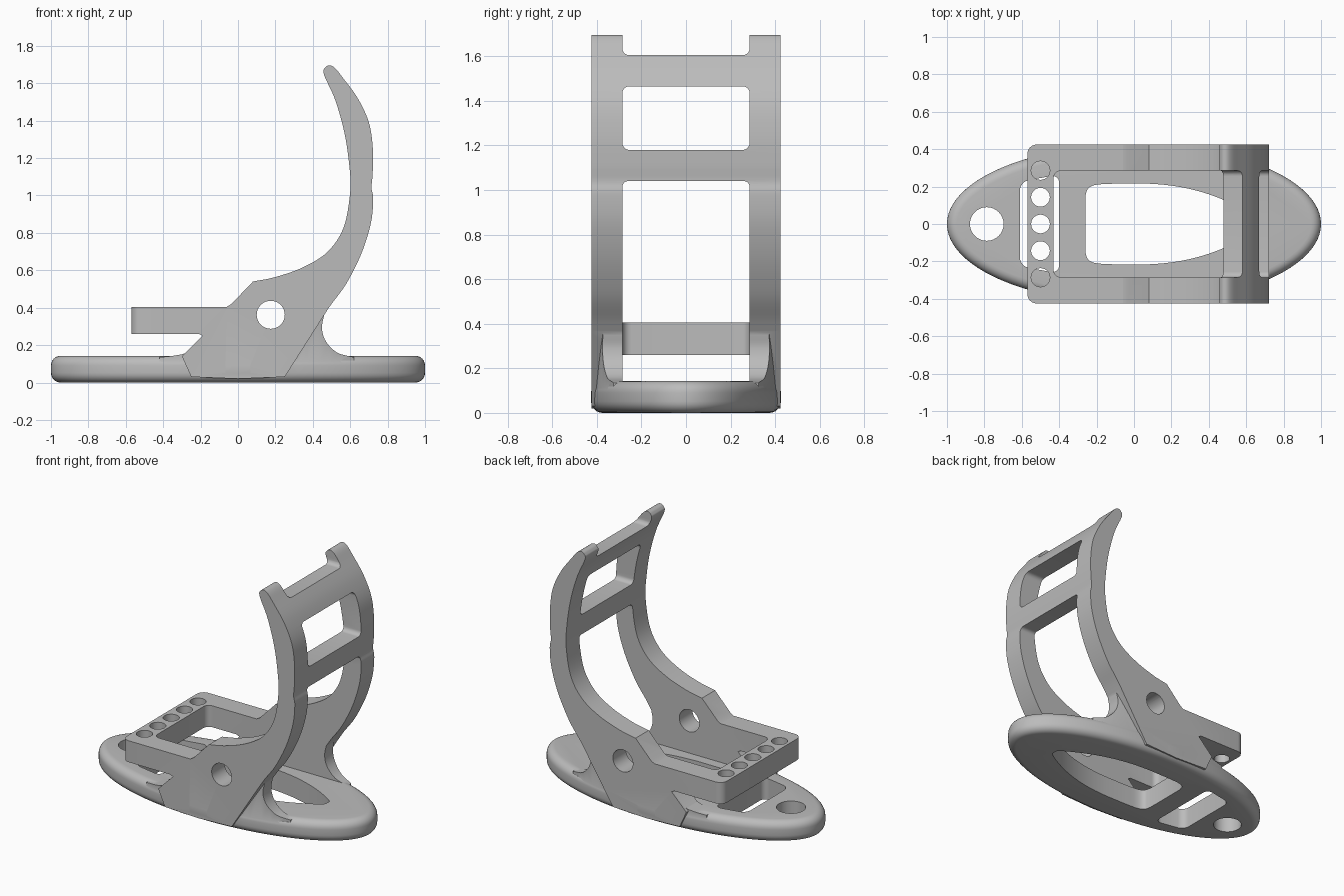
import bpy, bmesh, math
from mathutils import Vector

if "Cube" in bpy.data.objects:
    bpy.data.objects.remove(bpy.data.objects["Cube"])

grey = bpy.data.materials.new("plain grey")
grey.use_nodes = True
COLOUR = (0.5, 0.5, 0.5, 1)
grey.diffuse_color = COLOUR
grey.node_tree.nodes["Principled BSDF"].inputs["Base Color"].default_value = COLOUR

HALF_W, INNER = 0.425, 0.285
LENGTH, ARM_X = 1.0, -0.43


def finish(bm, name):
    bmesh.ops.recalc_face_normals(bm, faces=bm.faces)
    mesh = bpy.data.meshes.new(name)
    bm.to_mesh(mesh)
    bm.free()
    mesh.materials.append(grey)
    obj = bpy.data.objects.new(name, mesh)
    bpy.context.collection.objects.link(obj)
    return obj


def smooth(points, steps=6):
    """Catmull-Rom curve through the points."""
    p = [Vector(q) for q in points]
    p = [2 * p[0] - p[1]] + p + [2 * p[-1] - p[-2]]
    out = []
    for a, b, c, d in zip(p, p[1:], p[2:], p[3:]):
        for i in range(steps):
            t = i / steps
            out.append((2 * b + (c - a) * t + (2 * a - 5 * b + 4 * c - d) * t * t
                        + (3 * b - a - 3 * c + d) * t ** 3) / 2)
    return out + [p[-2]]


def prism(name, outline, low, high, axis, bevel=0, bevel_rule=None):
    """Extrude a 2D outline along y or z, optionally rounding chosen edges."""
    bm = bmesh.new()
    place = (lambda u, v, w: (u, w, v)) if axis == "y" else (lambda u, v, w: (u, v, w))
    face = bm.faces.new([bm.verts.new(place(q[0], q[1], low)) for q in outline])
    made = bmesh.ops.extrude_face_region(bm, geom=[face])["geom"]
    shift = place(0, 0, high - low)
    bmesh.ops.translate(bm, vec=shift, verts=[v for v in made if isinstance(v, bmesh.types.BMVert)])
    bmesh.ops.recalc_face_normals(bm, faces=bm.faces)
    if bevel:
        edges = [e for e in bm.edges if bevel_rule(*[v.co for v in e.verts])]
        bmesh.ops.bevel(bm, geom=edges, offset=bevel, segments=6, profile=0.5, affect="EDGES")
    return finish(bm, name)


def box(name, x, y, z, bevel=0, along=None):
    outline = [(x[0], y[0]), (x[1], y[0]), (x[1], y[1]), (x[0], y[1])]
    rule = lambda a, b: abs((a - b).normalized()[along]) > 0.9
    return prism(name, outline, z[0], z[1], "z", bevel, rule if bevel else None)


def ellipse(cx, cy, rx, ry, n=32):
    return [(cx + rx * math.cos(math.tau * i / n), cy + ry * math.sin(math.tau * i / n))
            for i in range(n)]


def combine(target, tool, operation):
    mod = target.modifiers.new(operation, "BOOLEAN")
    mod.operation, mod.solver, mod.object = operation, "EXACT", tool
    bpy.context.view_layer.objects.active = target
    bpy.ops.object.modifier_apply(modifier=mod.name)
    bpy.data.objects.remove(tool)


# Side profile of the uprights, arm and curved back
back = smooth([(0.46, 0.36), (0.50, 0.42), (0.58, 0.53), (0.66, 0.69), (0.71, 0.85),
               (0.723, 0.98), (0.714, 1.04), (0.72, 1.12), (0.721, 1.25), (0.70, 1.39),
               (0.64, 1.52), (0.56, 1.63), (0.52, 1.68), (0.49, 1.696), (0.465, 1.683),
               (0.46, 1.645), (0.52, 1.51), (0.57, 1.33), (0.596, 1.15), (0.60, 1.02),
               (0.565, 0.83), (0.48, 0.70), (0.35, 0.617), (0.20, 0.564), (0.08, 0.54)])
arm = [(-0.035, 0.42), (-0.06, 0.405), (-0.57, 0.405), (-0.57, 0.26), (-0.21, 0.26), (-0.19, 0.25)]
skirt = [(-0.3, 0.14), (-0.25, 0.03), (0, 0.02), (0.25, 0.03), (0.32, 0.14)]
frame = prism("support_frame", back + arm + skirt, -HALF_W, HALF_W, "y", 0.05,
              lambda a, b: max(a.x, b.x) < -0.56 and abs(a.y - b.y) < 0.01)

# Feet that flare from the uprights into the base
front_flare = smooth([(-0.42, 0.135), (-0.34, 0.144), (-0.28, 0.158), (-0.22, 0.195), (-0.19, 0.25)])
rear_flare = smooth([(0.46, 0.36), (0.449, 0.29), (0.47, 0.22), (0.53, 0.16), (0.62, 0.135)])
feet = prism("flared_feet", [(-0.42, 0.08)] + front_flare + [(0, 0.34)] + rear_flare + [(0.62, 0.08)],
             -0.5, 0.5, "y")
combine(feet, prism("foot_limit", ellipse(0, 0, LENGTH - 0.03, HALF_W - 0.002, 96), -0.1, 1, "z"),
        "INTERSECT")
combine(frame, feet, "UNION")

# Openings between the uprights, leaving two rear crossbars
W = (-INNER, INNER)
combine(frame, box("lower_opening", (ARM_X, 0.3), W, (-1, 0.9), 0.04, 2), "DIFFERENCE")
combine(frame, box("back_opening", (0, 1.5), W, (-1, 1.04), 0.025, 0), "DIFFERENCE")
for low, high in ((1.18, 1.465), (1.605, 2)):
    combine(frame, box("back_window", (0, 1.5), W, (low, high), 0.03, 0), "DIFFERENCE")

# Pivot hole and the row of holes in the front bar
combine(frame, prism("pivot_hole", ellipse(0.175, 0.362, 0.075, 0.075), -1, 1, "y"), "DIFFERENCE")
for i in range(-2, 3):
    combine(frame, prism("bar_hole", ellipse(-0.5, 0.143 * i, 0.05, 0.05), 0.2, 0.6, "z"), "DIFFERENCE")

# Oval base with rounded rim
base = prism("oval_base", ellipse(0, 0, LENGTH, HALF_W + 0.001, 96), 0, 0.143, "z", 0.052,
             lambda a, b: abs(a.z - b.z) < 0.01)

# Base openings: long tapered one, cross slot and round end hole
side = [(x, 0.217 * (1 - (x / 0.71) ** 2.3)) for x in [0.05 * i for i in range(1, 14)]]
half = smooth([(-0.26, 0.15), (-0.245, 0.19), (-0.2, 0.21), (-0.1, 0.216)]) + side
half += [(0.67, 0.02)]
combine(base, prism("long_opening", half + [(x, -y) for x, y in reversed(half)], -1, 1, "z"),
        "DIFFERENCE")
slot = [(-0.61, -0.225), (-0.4, -0.265), (-0.4, 0.265), (-0.61, 0.225)]
combine(base, prism("cross_slot", slot, -1, 1, "z", 0.045, lambda a, b: abs(a.z - b.z) > 1),
        "DIFFERENCE")
combine(base, prism("end_hole", ellipse(-0.787, 0, 0.09, 0.09), -1, 1, "z"), "DIFFERENCE")

# Join into one solid
combine(frame, base, "UNION")
bpy.ops.object.select_all(action="DESELECT")
frame.select_set(True)
bpy.context.view_layer.objects.active = frame
bpy.ops.object.shade_smooth_by_angle(angle=math.radians(30))
